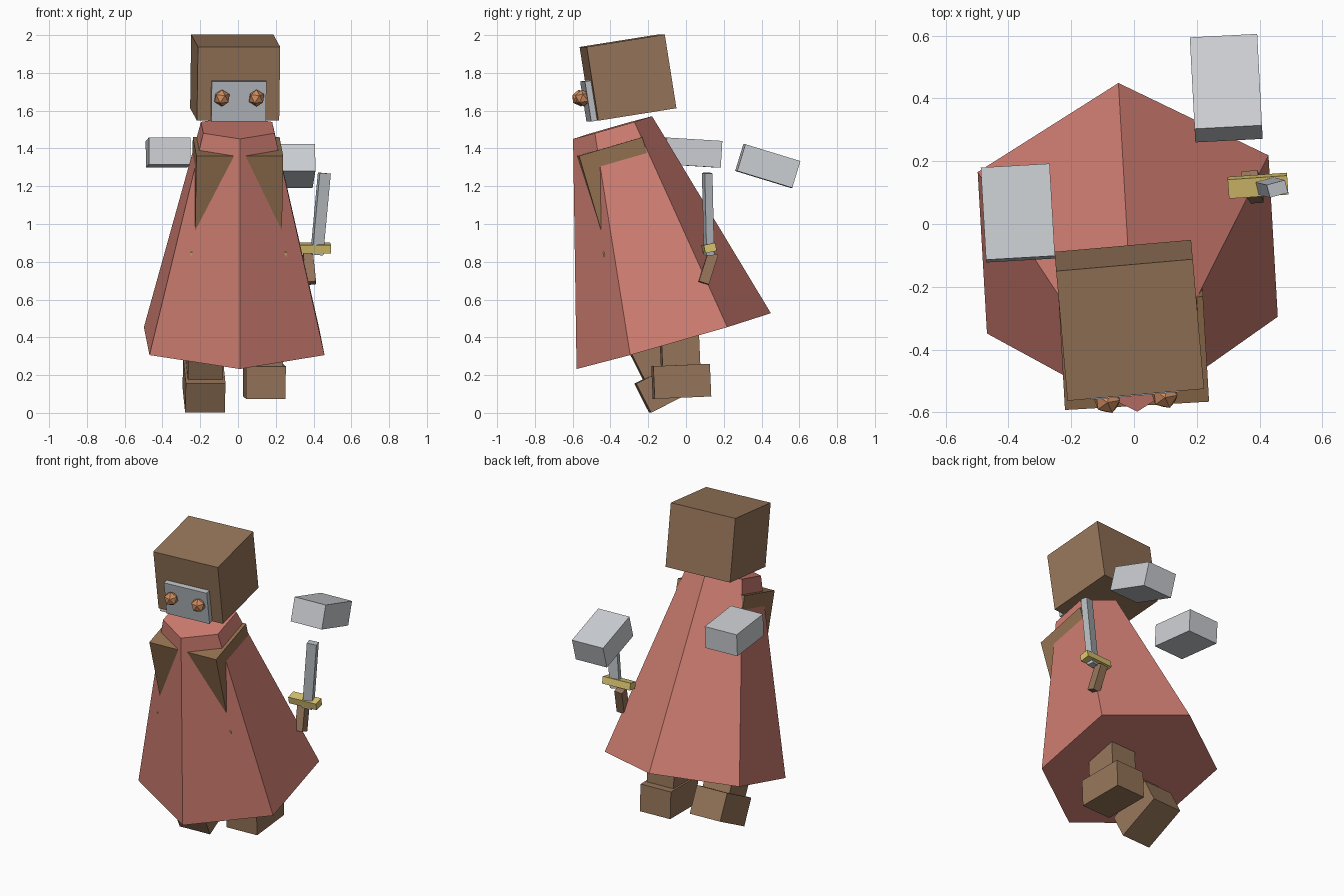
import bpy, bmesh, math
from mathutils import Matrix, Vector, Euler

default = bpy.data.objects.get("Cube")
if default:
    bpy.data.objects.remove(default, do_unlink=True)


def material(name, rgb):
    m = bpy.data.materials.new(name)
    m.use_nodes = True
    m.diffuse_color = (*rgb, 1)
    m.node_tree.nodes["Principled BSDF"].inputs["Base Color"].default_value = (*rgb, 1)
    return m


BROWN = material("brown", (0.305, 0.178, 0.102))
TUNIC = material("tunic brown", (0.295, 0.165, 0.08))
RED = material("faded red", (0.62, 0.205, 0.165))
SILVER = material("pale silver", (0.61, 0.63, 0.66))
STEEL = material("steel", (0.485, 0.515, 0.546))
GOLD = material("gold", (0.70, 0.55, 0.16))
COPPER = material("copper", (0.61, 0.26, 0.115))


def frame(centre, tilt=0, lean=0, turn=0):
    """Placement from a position and angles in degrees."""
    angles = Euler([math.radians(a) for a in (tilt, lean, turn)])
    return Matrix.Translation(centre) @ angles.to_matrix().to_4x4()


def finish(name, bm, mat, place):
    me = bpy.data.meshes.new(name)
    bm.to_mesh(me)
    bm.free()
    me.materials.append(mat)
    ob = bpy.data.objects.new(name, me)
    ob.matrix_world = place
    bpy.context.collection.objects.link(ob)
    return ob


def box(name, mat, size, place, offset=(0, 0, 0)):
    bm = bmesh.new()
    shape = Matrix.Translation(offset) @ Matrix.Diagonal((*size, 1))
    bmesh.ops.create_cube(bm, size=1, matrix=shape)
    return finish(name, bm, mat, place)


# Robe: tilted six-sided cone with a vertex facing forwards
robe_length = 1.176
robe_frame = frame((-0.02, -0.065, 0.38), tilt=16, turn=3.3)
bm = bmesh.new()
bmesh.ops.create_cone(
    bm, cap_ends=True, segments=6, radius1=0.536, radius2=0.218, depth=robe_length,
    matrix=Matrix.Translation((0, 0, robe_length / 2)))
angle = min((math.atan2(v.co.y, v.co.x) % (math.pi / 3) for v in bm.verts))
bmesh.ops.rotate(bm, verts=bm.verts, cent=(0, 0, 0),
                 matrix=Matrix.Rotation(math.pi / 2 - angle, 3, "Z"))
finish("robe", bm, RED, robe_frame)

# Torso and belt, poking through the robe at the corners
torso_frame = frame((0.0, -0.412, 1.41), tilt=16.5, turn=3.3)
box("torso", TUNIC, (0.46, 0.35, 0.7), torso_frame, (0, 0, -0.35))
box("belt", GOLD, (0.51, 0.40, 0.08), torso_frame, (0, 0, -0.565))

# Head with face plate and eyes
head_frame = frame((-0.015, -0.307, 1.775), tilt=9, turn=5)
box("head", BROWN, (0.437, 0.42, 0.395), head_frame)
box("face_plate", STEEL, (0.29, 0.04, 0.215), head_frame, (0, -0.222, -0.09))
for side, label in ((1, "left"), (-1, "right")):
    bm = bmesh.new()
    bmesh.ops.create_icosphere(bm, subdivisions=1, radius=0.045)
    finish(label + "_eye", bm, COPPER,
           head_frame @ Matrix.Translation((side * 0.092, -0.262, -0.068)))

# Legs and feet, each pair sharing one tilt
for label, centre, tilt in (("left", (0.14, -0.025, 0.167), 2.5),
                            ("right", (-0.18, -0.096, 0.146), 27)):
    foot_frame = frame(centre, tilt=tilt, turn=3)
    box(label + "_foot", BROWN, (0.21, 0.3, 0.173), foot_frame)
    box(label + "_leg", BROWN, (0.185, 0.2, 0.3), foot_frame, (0, 0, 0.2))

# Floating hands
box("left_hand", SILVER, (0.215, 0.305, 0.148),
    frame((0.294, 0.433, 1.307), tilt=-17, turn=3))
box("right_hand", SILVER, (0.22, 0.295, 0.142),
    frame((-0.37, 0.035, 1.378), tilt=-3.5, turn=3.3))

# Sword
box("sword_blade", STEEL, (0.06, 0.042, 0.435),
    frame((0.437, 0.117, 1.053), tilt=2.6, lean=4.8, turn=15))
box("sword_guard", GOLD, (0.19, 0.062, 0.044),
    frame((0.395, 0.122, 0.873), tilt=12, turn=4))
box("sword_handle", BROWN, (0.052, 0.056, 0.165),
    frame((0.378, 0.118, 0.765), tilt=-18, lean=-5, turn=4))
